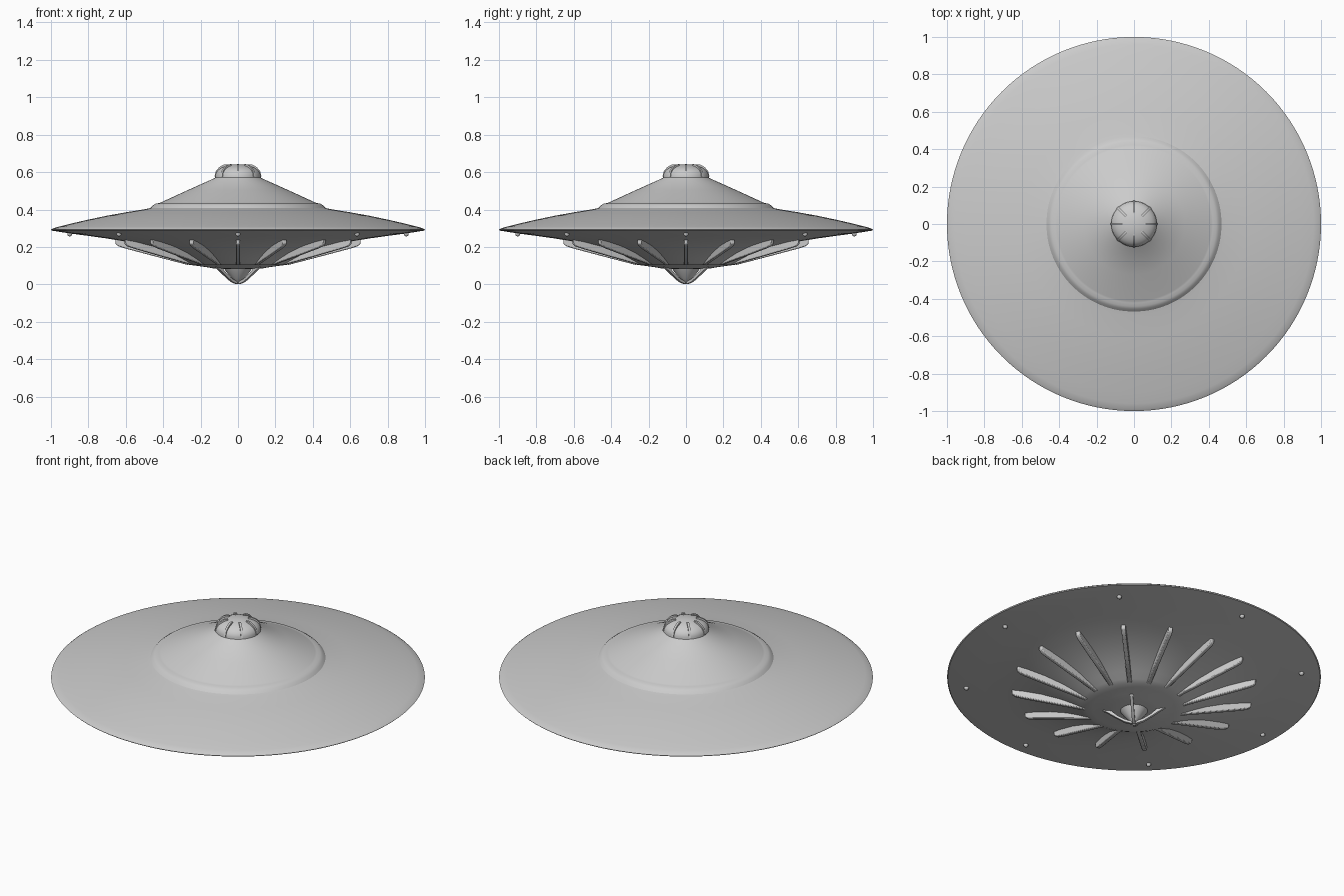
import bpy, bmesh
from math import cos, sin, pi, radians
from mathutils import Matrix, Vector

cube = bpy.data.objects.get("Cube")
if cube:
    bpy.data.objects.remove(cube, do_unlink=True)

grey = bpy.data.materials.new("pale_grey_metal")
grey.use_nodes = True
COLOUR = (0.6, 0.6, 0.6, 1)
grey.diffuse_color = COLOUR
grey.node_tree.nodes["Principled BSDF"].inputs["Base Color"].default_value = COLOUR


def finish(bm, name, angle=30):
    """Turn a bmesh into a smooth-shaded grey object."""
    bmesh.ops.remove_doubles(bm, verts=bm.verts, dist=0.0003)
    bmesh.ops.recalc_face_normals(bm, faces=bm.faces)
    mesh = bpy.data.meshes.new(name)
    bm.to_mesh(mesh)
    bm.free()
    mesh.materials.append(grey)
    obj = bpy.data.objects.new(name, mesh)
    bpy.context.collection.objects.link(obj)
    bpy.ops.object.select_all(action="DESELECT")
    obj.select_set(True)
    bpy.context.view_layer.objects.active = obj
    bpy.ops.object.shade_smooth_by_angle(angle=radians(angle))
    return obj


def lathe(name, profile, steps=128, angle=30):
    """Revolve (radius, height) points about z."""
    bm = bmesh.new()
    verts = [bm.verts.new((r, 0, z)) for r, z in profile]
    edges = [bm.edges.new(pair) for pair in zip(verts, verts[1:])]
    bmesh.ops.spin(bm, geom=verts + edges, cent=(0, 0, 0), axis=(0, 0, 1),
                   angle=2 * pi, steps=steps, use_merge=True)
    return finish(bm, name, angle)


def radial_plates(name, outline, width, count, start=0.0, bevel=0.0):
    """Thin upright plates, drawn in (radius, height), repeated about z."""
    bm = bmesh.new()
    for i in range(count):
        turn = Matrix.Rotation(start + 2 * pi * i / count, 4, "Z")
        sides = [[bm.verts.new(turn @ Vector((r, s * width / 2, z)))
                  for r, z in outline] for s in (-1, 1)]
        bm.faces.new(sides[0])
        bm.faces.new(sides[1][::-1])
        n = len(outline)
        for j in range(n):
            k = (j + 1) % n
            bm.faces.new((sides[0][j], sides[1][j], sides[1][k], sides[0][k]))
    obj = finish(bm, name)
    if bevel:
        mod = obj.modifiers.new("rounded_edges", "BEVEL")
        mod.width = bevel
        mod.segments = 2
    return obj


# Saucer shell: stepped cone above, dished underside below
upper = [(0, 0.58), (0.115, 0.578), (0.125, 0.568), (0.27, 0.503), (0.412, 0.438),
         (0.422, 0.434), (0.44, 0.432), (0.455, 0.422), (0.468, 0.408),
         (0.49, 0.403), (0.6, 0.385), (0.7, 0.367), (0.8, 0.346),
         (0.9, 0.323), (0.96, 0.308), (0.99, 0.299), (1, 0.292)]
lower = [(0.995, 0.287), (0.9, 0.272), (0.8, 0.259), (0.7, 0.245), (0.6, 0.228),
         (0.5, 0.204), (0.4, 0.17), (0.33, 0.138), (0.285, 0.115),
         (0.26, 0.104), (0.22, 0.099), (0.17, 0.092), (0.13, 0.085),
         (0.1, 0.082), (0, 0.08)]
lathe("saucer_hull", upper + lower)

# Top dome with raised ribs
dome = [(0.122 * cos(a), 0.572 + 0.07 * sin(a) ** 0.85)
        for a in [pi / 2 * i / 12 for i in range(12)]] + [(0, 0.642)]
lathe("top_dome", dome, 64)
radial_plates("dome_ribs", [(0.118, 0.575), (0.126, 0.577), (0.118, 0.606),
                            (0.1, 0.627), (0.075, 0.641), (0.055, 0.642),
                            (0.055, 0.63), (0.09, 0.61)], 0.012, 8)

# Underside fins
radial_plates("underside_fins", [(0.25, 0.108), (0.27, 0.104), (0.45, 0.151),
                                 (0.6, 0.191), (0.64, 0.204), (0.655, 0.217),
                                 (0.655, 0.245), (0.5, 0.215), (0.4, 0.18),
                                 (0.31, 0.135)], 0.024, 16, bevel=0.005)

# Pointed centre and its curved struts
lathe("centre_spike", [(0, 0.09), (0.075, 0.085), (0.062, 0.065), (0.035, 0.033),
                       (0.012, 0.008), (0, 0)], 32)
radial_plates("spike_struts", [(0.17, 0.097), (0.165, 0.089), (0.14, 0.074),
                               (0.1, 0.046), (0.05, 0.014), (0.01, 0.001),
                               (0.01, 0.014), (0.05, 0.03), (0.09, 0.055),
                               (0.115, 0.078), (0.12, 0.09)],
              0.016, 4, start=pi / 4)

# Small lamps under the rim
bm = bmesh.new()
for i in range(8):
    a = i * pi / 4
    bmesh.ops.create_uvsphere(
        bm, u_segments=16, v_segments=10, radius=0.013,
        matrix=Matrix.Translation((0.9 * cos(a), 0.9 * sin(a), 0.269)))
finish(bm, "rim_lamps", 60)
